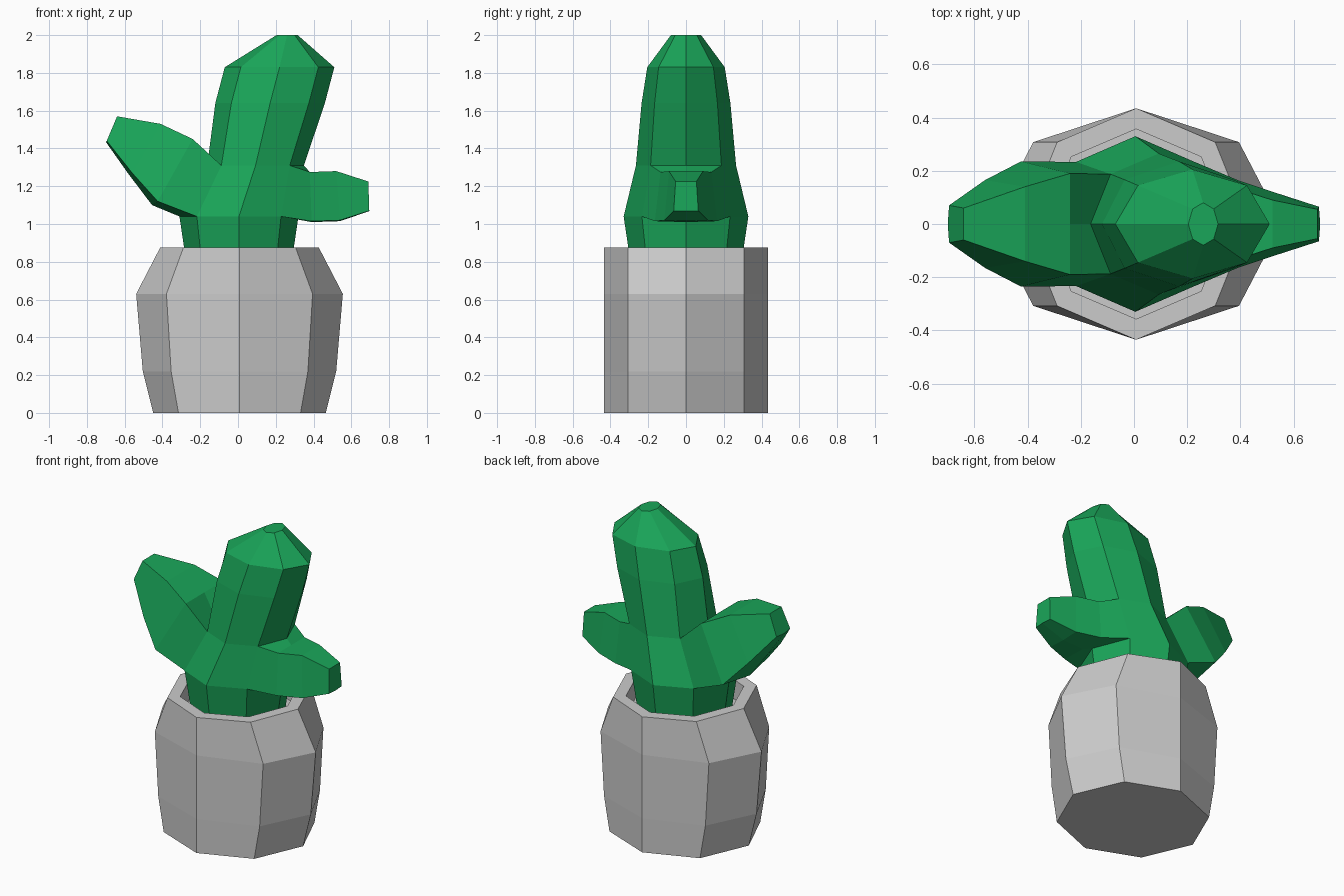
import bpy, bmesh
from math import cos, sin, pi

if "Cube" in bpy.data.objects:
    bpy.data.objects.remove(bpy.data.objects["Cube"])


def ring(bm, cx, rx, ry, z, n=8):
    return [bm.verts.new((cx + rx * cos(2 * pi * i / n), ry * sin(2 * pi * i / n), z))
            for i in range(n)]


def bridge(bm, a, b, skip=()):
    n = len(a)
    for i in range(n):
        if i not in skip:
            bm.faces.new((a[i], a[(i + 1) % n], b[(i + 1) % n], b[i]))


def finish(bm, name, color=None):
    bmesh.ops.recalc_face_normals(bm, faces=bm.faces)
    me = bpy.data.meshes.new(name)
    bm.to_mesh(me)
    bm.free()
    ob = bpy.data.objects.new(name, me)
    bpy.context.collection.objects.link(ob)
    if color:
        mat = bpy.data.materials.new(name + "_colour")
        mat.diffuse_color = color
        mat.use_nodes = True
        mat.node_tree.nodes["Principled BSDF"].inputs["Base Color"].default_value = mat.diffuse_color
        me.materials.append(mat)
    return ob


# Pot: eight-sided, bulging only in x, with a recessed opening
bm = bmesh.new()
profile = [(0.457, 0.435, 0), (0.512, 0.435, 0.22), (0.547, 0.435, 0.63),
           (0.42, 0.435, 0.875), (0.345, 0.357, 0.875), (0.345, 0.357, 0.75)]
rings = [ring(bm, 0.008, *p) for p in profile]
for a, b in zip(rings, rings[1:]):
    bridge(bm, a, b)
bm.faces.new(rings[0])
bm.faces.new(rings[-1])
finish(bm, "pot")

# Cactus trunk: leaning eight-sided stack (centre x, radius x, radius y, z)
bm = bmesh.new()
trunk = [(0.005, 0.272, 0.287, 0.75), (0.005, 0.315, 0.33, 1.04),
         (0.093, 0.256, 0.265, 1.31), (0.17, 0.29, 0.235, 1.64),
         (0.22, 0.29, 0.205, 1.83), (0.26, 0.056, 0.08, 2.0)]
rings = [ring(bm, *t) for t in trunk]
for k, (a, b) in enumerate(zip(rings, rings[1:])):
    bridge(bm, a, b, skip=(7, 0, 3, 4) if k == 1 else ())
bm.faces.new(rings[0])
bm.faces.new(rings[-1])
low, high = rings[1], rings[2]


# Arms grow out of the open trunk sides through six-point sections:
# top (x, half width, z), bottom (x, half width, z), bottom middle (x, z)
def arm(ids, sections):
    p, m, q = ids
    loop = [high[p], high[m], high[q], low[q], low[m], low[p]]
    for (tx, ty, tz), (bx, by, bz), (mx, mz) in sections:
        pts = [(tx, ty, tz), (tx, 0, tz), (tx, -ty, tz),
               (bx, -by, bz), (mx, 0, mz), (bx, by, bz)]
        new = [bm.verts.new(c) for c in pts]
        bridge(bm, loop, new)
        loop = new
    bm.faces.new(loop)


arm((3, 4, 5), [((-0.24, 0.19, 1.45), (-0.425, 0.235, 1.12), (-0.455, 1.10)),
                ((-0.41, 0.14, 1.53), (-0.56, 0.165, 1.27), (-0.58, 1.265)),
                ((-0.64, 0.06, 1.57), (-0.695, 0.07, 1.44), (-0.70, 1.435))])
arm((1, 0, 7), [((0.38, 0.135, 1.275), (0.39, 0.165, 1.015), (0.39, 1.01)),
                ((0.52, 0.09, 1.28), (0.54, 0.115, 1.02), (0.54, 1.015)),
                ((0.69, 0.055, 1.225), (0.695, 0.065, 1.07), (0.70, 1.07))])
finish(bm, "cactus", (0.01, 0.38, 0.1, 1))
